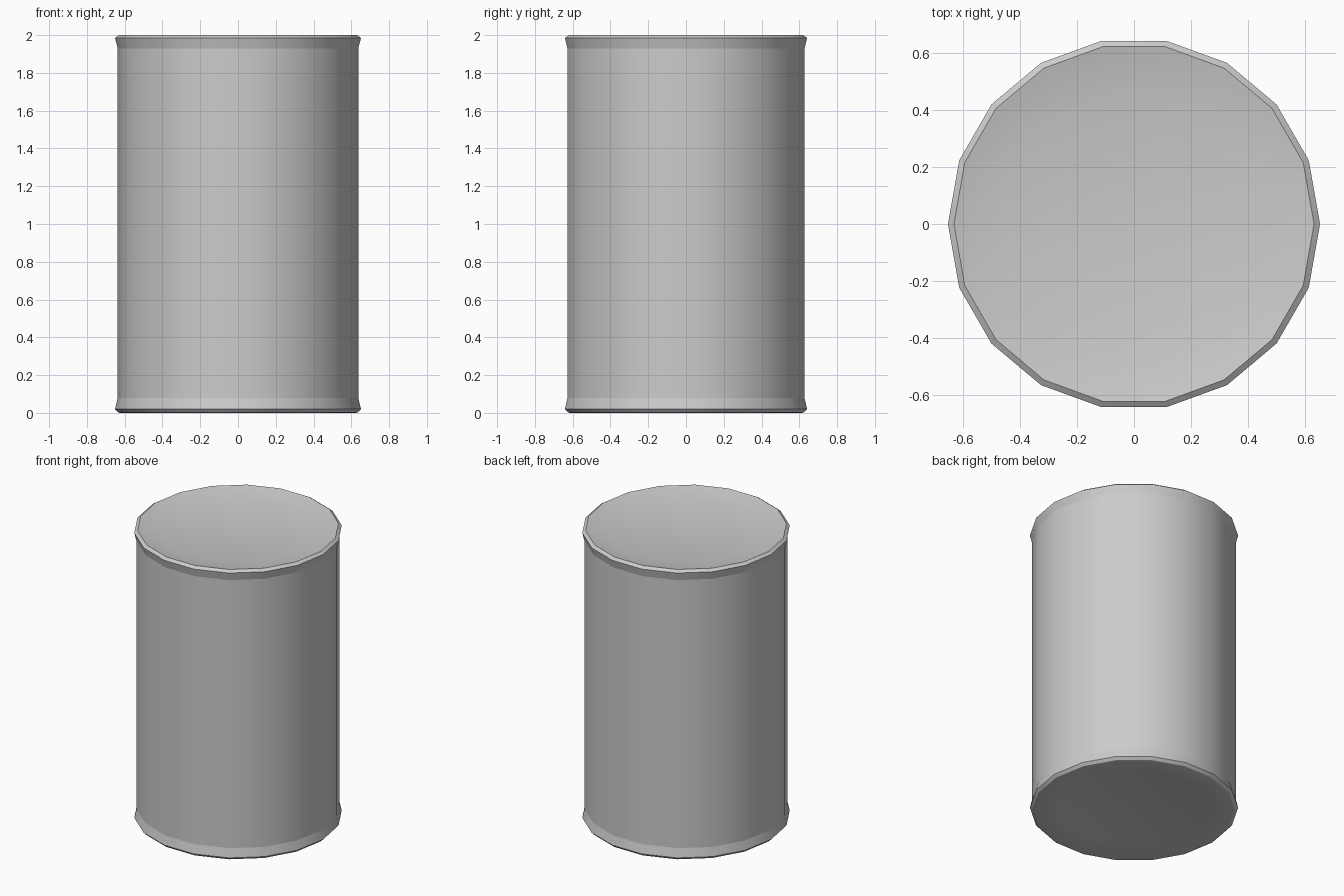
import bpy, bmesh, math

if "Cube" in bpy.data.objects:
    bpy.data.objects.remove(bpy.data.objects["Cube"])

SIDES = 18


def lathe(name, profile):
    """Spin an (r, z) profile around z; a radius of 0 makes a pole."""
    bm = bmesh.new()
    rings = []
    for r, z in profile:
        if r == 0:
            rings.append([bm.verts.new((0, 0, z))] * SIDES)
        else:
            rings.append([bm.verts.new((r * math.cos(i * math.tau / SIDES),
                                        r * math.sin(i * math.tau / SIDES), z))
                          for i in range(SIDES)])
    for a, b in zip(rings, rings[1:]):
        for i in range(SIDES):
            j = (i + 1) % SIDES
            quad = list(dict.fromkeys((a[i], a[j], b[j], b[i])))
            bm.faces.new(quad)
    mesh = bpy.data.meshes.new(name)
    bm.to_mesh(mesh)
    bm.free()
    obj = bpy.data.objects.new(name, mesh)
    bpy.context.collection.objects.link(obj)
    bpy.ops.object.select_all(action='DESELECT')
    obj.select_set(True)
    bpy.context.view_layer.objects.active = obj
    bpy.ops.object.shade_smooth_by_angle(angle=math.radians(30))
    return obj


# Straight wall with a label band between two seams
lathe("can_wall", [(0.637, 0.08), (0.637, 0.55), (0.637, 1.47), (0.637, 1.93)])

# Flared bottom rim and shallow recessed base
lathe("bottom_end", [(0, 0.03), (0.47, 0.03), (0.625, 0.0), (0.635, 0.003),
                     (0.651, 0.02), (0.637, 0.08)])

# Flared top rim and recessed lid
lathe("top_end", [(0.637, 1.93), (0.651, 1.985), (0.63, 2.0),
                  (0.47, 1.965), (0, 1.965)])
